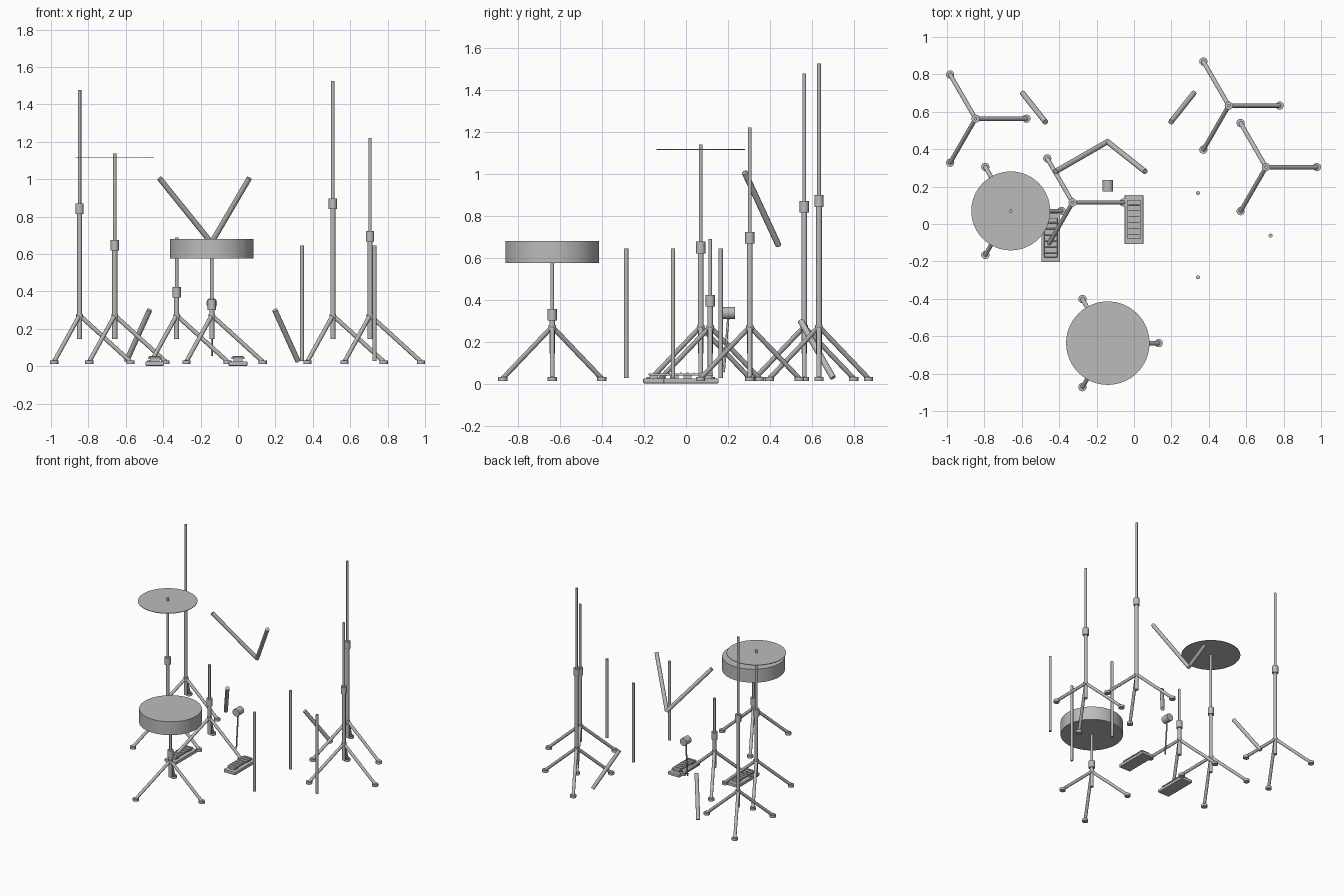
import bpy
import math
from mathutils import Vector

cube = bpy.data.objects.get("Cube")
if cube:
    bpy.data.objects.remove(cube)

grey = bpy.data.materials.new("hardware_grey")
grey.use_nodes = True
colour = (0.5, 0.5, 0.5, 1)
grey.diffuse_color = colour
grey.node_tree.nodes["Principled BSDF"].inputs["Base Color"].default_value = colour


def finish(name):
    ob = bpy.context.object
    ob.name = name
    ob.data.materials.append(grey)
    return ob


def rod(name, start, end, radius, sides=20):
    """Cylinder between two points."""
    a, b = Vector(start), Vector(end)
    axis = b - a
    bpy.ops.mesh.primitive_cylinder_add(
        vertices=sides, radius=radius, depth=axis.length, location=(a + b) / 2,
        rotation=axis.to_track_quat("Z", "Y").to_euler())
    ob = finish(name)
    bpy.ops.object.shade_smooth_by_angle(angle=math.radians(40))
    return ob


def upright(name, x, y, z0, z1, radius, sides=20):
    return rod(name, (x, y, z0), (x, y, z1), radius, sides)


def box(name, centre, size, bevel=0):
    bpy.ops.mesh.primitive_cube_add(size=1, location=centre)
    ob = finish(name)
    ob.scale = size
    bpy.ops.object.transform_apply(location=False, rotation=False, scale=True)
    if bevel:
        mod = ob.modifiers.new("rounded_edges", "BEVEL")
        mod.width, mod.segments = bevel, 2
    return ob


def tripod(name, x, y, collar, top):
    """Telescopic pole with a clamp collar and three splayed legs."""
    upright(name + "_lower_tube", x, y, 0.145, collar, 0.0135)
    upright(name + "_upper_tube", x, y, collar, top, 0.009)
    upright(name + "_collar", x, y, collar - 0.028, collar + 0.028, 0.022)
    upright(name + "_hub", x, y, 0.255, 0.28, 0.018)
    for i in range(3):
        angle = i * math.tau / 3
        fx, fy = x + 0.272 * math.cos(angle), y + 0.272 * math.sin(angle)
        rod(f"{name}_leg_{i + 1}", (x, y, 0.272), (fx, fy, 0.025), 0.0115)
        upright(f"{name}_foot_{i + 1}", fx, fy, 0.012, 0.031, 0.022)


def pedal(name, x, y):
    """Floor plate with a raised footboard and grip ridges."""
    box(name + "_base", (x, y, 0.014), (0.1, 0.262, 0.024), 0.004)
    box(name + "_heel_block", (x, y - 0.08, 0.032), (0.05, 0.04, 0.02))
    box(name + "_toe_block", (x, y + 0.08, 0.032), (0.05, 0.04, 0.02))
    box(name + "_footboard", (x, y, 0.044), (0.07, 0.21, 0.01), 0.003)
    for i in range(6):
        ry = y - 0.08 + i * 0.032
        rod(f"{name}_ridge_{i + 1}", (x - 0.03, ry, 0.05), (x + 0.03, ry, 0.05), 0.004, 10)


# Stands: x, y, collar height, pole top
tripod("right_cymbal_stand", -0.847, 0.563, 0.843, 1.477)
tripod("hi_hat_stand", -0.659, 0.07, 0.648, 1.138)
tripod("snare_stand", -0.328, 0.115, 0.395, 0.688)
tripod("stool_stand", -0.14, -0.637, 0.328, 0.6)
tripod("tall_cymbal_stand", 0.507, 0.633, 0.87, 1.525)
tripod("left_cymbal_stand", 0.706, 0.304, 0.695, 1.22)

# Stool seat and thin cymbal
upright("stool_seat", -0.14, -0.637, 0.575, 0.68, 0.223, 64)
upright("hi_hat_cymbal", -0.659, 0.07, 1.113, 1.117, 0.211, 64)

# Floor drum legs
for i, (x, y) in enumerate([(0.342, 0.165), (0.342, -0.285), (0.73, -0.062)]):
    upright(f"floor_drum_leg_{i + 1}", x, y, 0.027, 0.645, 0.0105)

# Mirrored spurs around the bass drum centre line
for side, label in ((1, "left"), (-1, "right")):
    cx = -0.138
    rod(label + "_spur", (cx + side * 0.335, 0.545, 0.3),
        (cx + side * 0.458, 0.7, 0.028), 0.0145)

# Forked arm that holds the upper drums
fork = (-0.142, 0.44, 0.66)
rod("right_drum_arm", fork, (-0.42, 0.28, 1.005), 0.0145)
rod("left_drum_arm", fork, (0.06, 0.28, 1.005), 0.0145)

# Pedals and beater
pedal("bass_pedal", 0.0, 0.024)
pedal("hi_hat_pedal", -0.445, -0.073)
rod("beater_shaft", (-0.14, 0.203, 0.335), (-0.14, 0.18, 0.055), 0.0055)
rod("beater_head", (-0.14, 0.173, 0.337), (-0.14, 0.234, 0.337), 0.029, 32)
